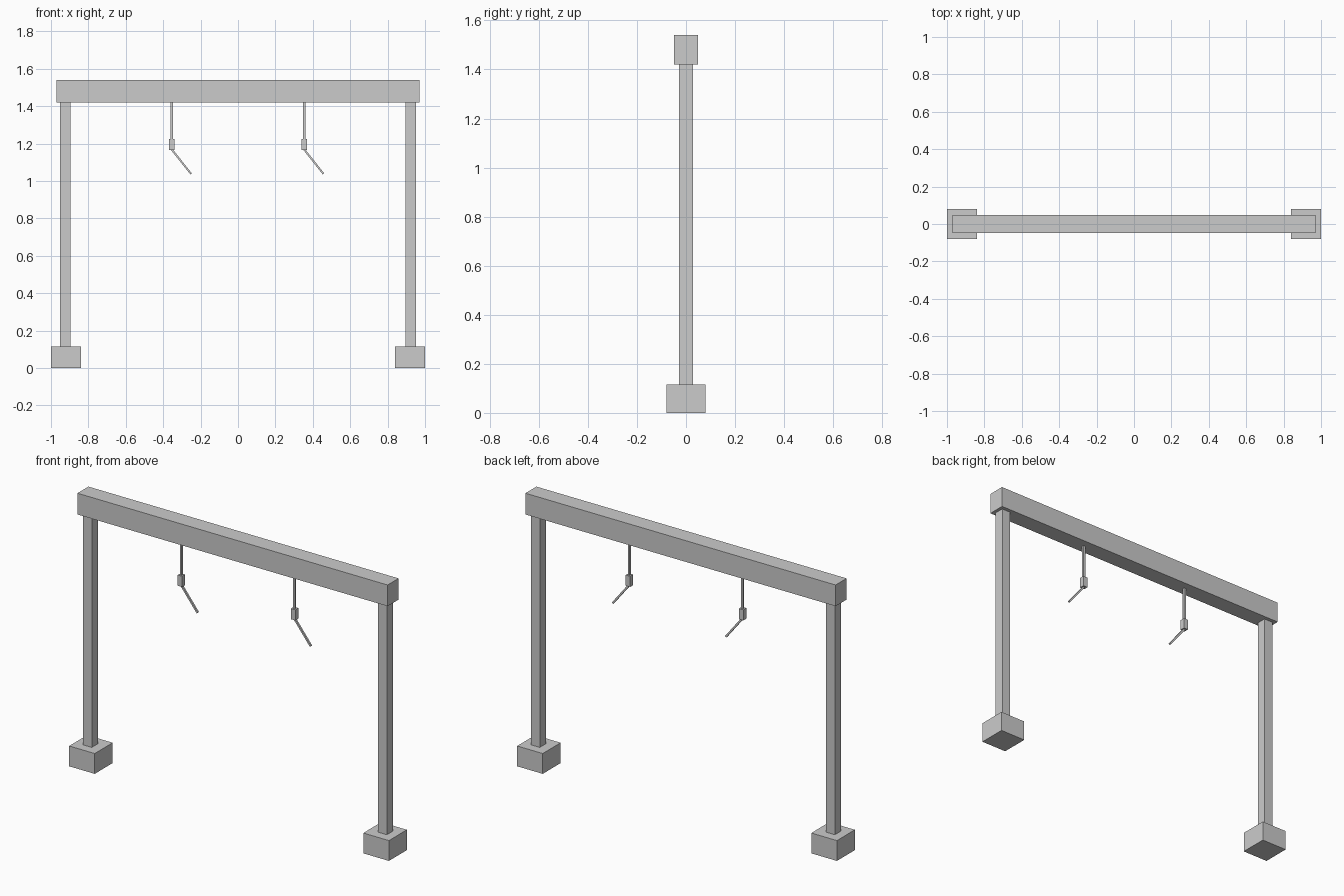
import bpy
from math import atan2
from mathutils import Vector

if "Cube" in bpy.data.objects:
    bpy.data.objects.remove(bpy.data.objects["Cube"])


def box(name, lo, hi):
    """Axis-aligned box between two corners."""
    lo, hi = Vector(lo), Vector(hi)
    bpy.ops.mesh.primitive_cube_add(size=1, location=(lo + hi) / 2)
    ob = bpy.context.object
    ob.name = name
    ob.scale = hi - lo
    return ob


def tilted_bar(name, a, b, w):
    """Square bar from a to b in the xz plane."""
    a, b = Vector(a), Vector(b)
    d = b - a
    bpy.ops.mesh.primitive_cube_add(size=1, location=(a + b) / 2,
                                    rotation=(0, atan2(d.x, d.z), 0))
    ob = bpy.context.object
    ob.name = name
    ob.scale = (w, w, d.length)
    return ob


# Top beam
box("top_beam", (-0.97, -0.049, 1.42), (0.97, 0.049, 1.54))

for side, s in (("left", -1), ("right", 1)):
    # Foot block and post
    x = 0.92 * s
    box(side + "_foot", (x - 0.08, -0.08, 0), (x + 0.08, 0.08, 0.115))
    x = 0.923 * s
    box(side + "_post", (x - 0.028, -0.028, 0.115), (x + 0.028, 0.028, 1.42))

    # Hanger: rod, clamp block and slanted arm (both arms lean to +x)
    x = 0.354 * s
    box(side + "_hanger_rod", (x - 0.006, -0.006, 1.225), (x + 0.006, 0.006, 1.42))
    box(side + "_hanger_block", (x - 0.014, -0.014, 1.165), (x + 0.014, 0.014, 1.225))
    tilted_bar(side + "_hanger_arm", (x, 0, 1.168), (x + 0.103, 0, 1.038), 0.01)
